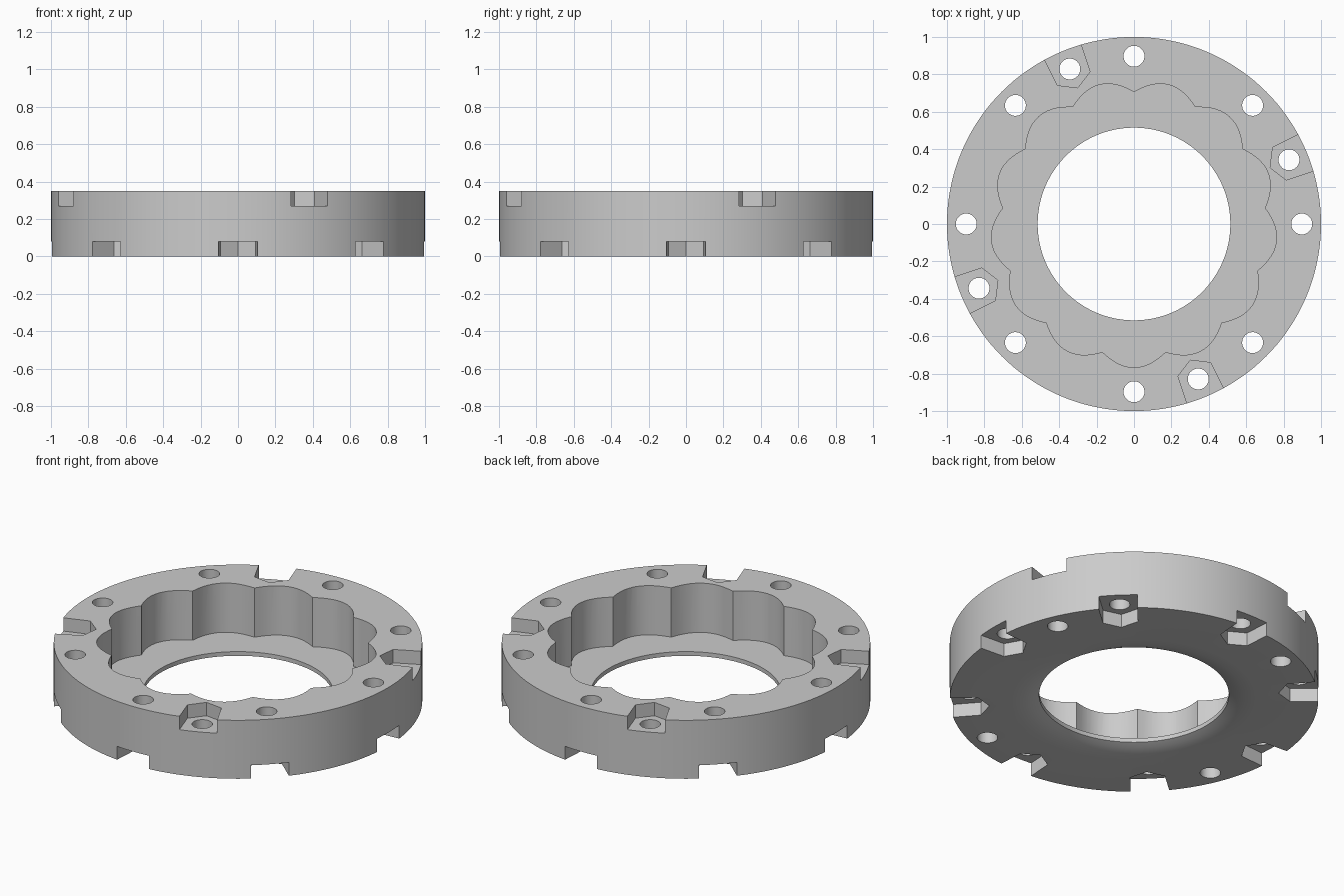
import bpy, bmesh
from math import sin, cos, pi, radians

if "Cube" in bpy.data.objects:
    bpy.data.objects.remove(bpy.data.objects["Cube"])

HEIGHT = 0.35
BOLT_R = 0.897          # bolt circle radius
HOLE_R = 0.056          # bolt hole radius
NUT_DEPTH = 0.08
FLOOR = 0.055           # height of the lobed pocket floor
LOBES = 13


def make_object(name, bm):
    bmesh.ops.recalc_face_normals(bm, faces=bm.faces)
    mesh = bpy.data.meshes.new(name)
    bm.to_mesh(mesh)
    bm.free()
    obj = bpy.data.objects.new(name, mesh)
    bpy.context.collection.objects.link(obj)
    return obj


def lathe(name, profile, steps):
    """Closed (radius, height) profile turned around z."""
    bm = bmesh.new()
    rings = [[bm.verts.new((r * cos(2 * pi * i / steps), r * sin(2 * pi * i / steps), z))
              for r, z in profile] for i in range(steps)]
    n = len(profile)
    for i in range(steps):
        a, b = rings[i], rings[(i + 1) % steps]
        for j in range(n):
            k = (j + 1) % n
            bm.faces.new((a[j], b[j], b[k], a[k]))
    return make_object(name, bm)


def add_prism(bm, points, z0, z1):
    low = [bm.verts.new((x, y, z0)) for x, y in points]
    high = [bm.verts.new((x, y, z1)) for x, y in points]
    bm.faces.new(low[::-1])
    bm.faces.new(high)
    for i in range(len(points)):
        j = (i + 1) % len(points)
        bm.faces.new((low[i], low[j], high[j], high[i]))


def on_bolt_circle(points, angle):
    """Move local (outward, sideways) points to a bolt position."""
    c, s = cos(angle), sin(angle)
    return [((BOLT_R + u) * c - v * s, (BOLT_R + u) * s + v * c) for u, v in points]


def cut(body, name, bm):
    cutter = make_object(name, bm)
    cutter.hide_render = True
    mod = body.modifiers.new(name, 'BOOLEAN')
    mod.operation = 'DIFFERENCE'
    mod.solver = 'EXACT'
    mod.object = cutter
    bpy.context.view_layer.objects.active = body
    bpy.ops.object.modifier_apply(modifier=mod.name)
    bpy.data.objects.remove(cutter)


# Turned ring, its underside rising gently towards the centre opening
body = lathe("ring_housing", [(0.515, 0.03), (0.55, 0.016), (0.60, 0.005), (0.66, 0.0),
                              (1.0, 0.0), (1.0, HEIGHT), (0.515, HEIGHT)], 144)

# Thirteen-lobed pocket, open at the top
bm = bmesh.new()
steps = LOBES * 14
outline = []
for i in range(steps):
    t = 2 * pi * i / steps
    r = 0.705 + 0.062 * abs(sin(LOBES / 2 * t))
    outline.append((r * cos(t + pi / 2), r * sin(t + pi / 2)))
add_prism(bm, outline, FLOOR, 0.5)
cut(body, "lobed_pocket_cutter", bm)

# Nut slots: eight underneath, four on top, each open to the rim
slot = [(-0.109, 0), (-0.055, -0.0945), (0.2, -0.112), (0.2, 0.112), (-0.055, 0.0945)]
lower = [radians(45 * i) for i in range(8)]
upper = [radians(22.5 + 90 * i) for i in range(4)]
bm = bmesh.new()
for a in lower:
    add_prism(bm, on_bolt_circle(slot, a), -0.1, NUT_DEPTH)
for a in upper:
    add_prism(bm, on_bolt_circle(slot, a), HEIGHT - NUT_DEPTH, 0.5)
cut(body, "nut_slot_cutter", bm)

# Bolt holes through every slot
circle = [(HOLE_R * cos(2 * pi * i / 28), HOLE_R * sin(2 * pi * i / 28)) for i in range(28)]
bm = bmesh.new()
for a in lower + upper:
    add_prism(bm, on_bolt_circle(circle, a), -0.2, 0.6)
cut(body, "bolt_hole_cutter", bm)

# Single grey finish
grey = bpy.data.materials.new("grey")
grey.diffuse_color = (0.6, 0.6, 0.6, 1)
grey.use_nodes = True
grey.node_tree.nodes["Principled BSDF"].inputs["Base Color"].default_value = grey.diffuse_color
body.data.materials.clear()
body.data.materials.append(grey)
for p in body.data.polygons:
    p.material_index = 0

body.select_set(True)
bpy.context.view_layer.objects.active = body
bpy.ops.object.shade_smooth_by_angle(angle=radians(30))
